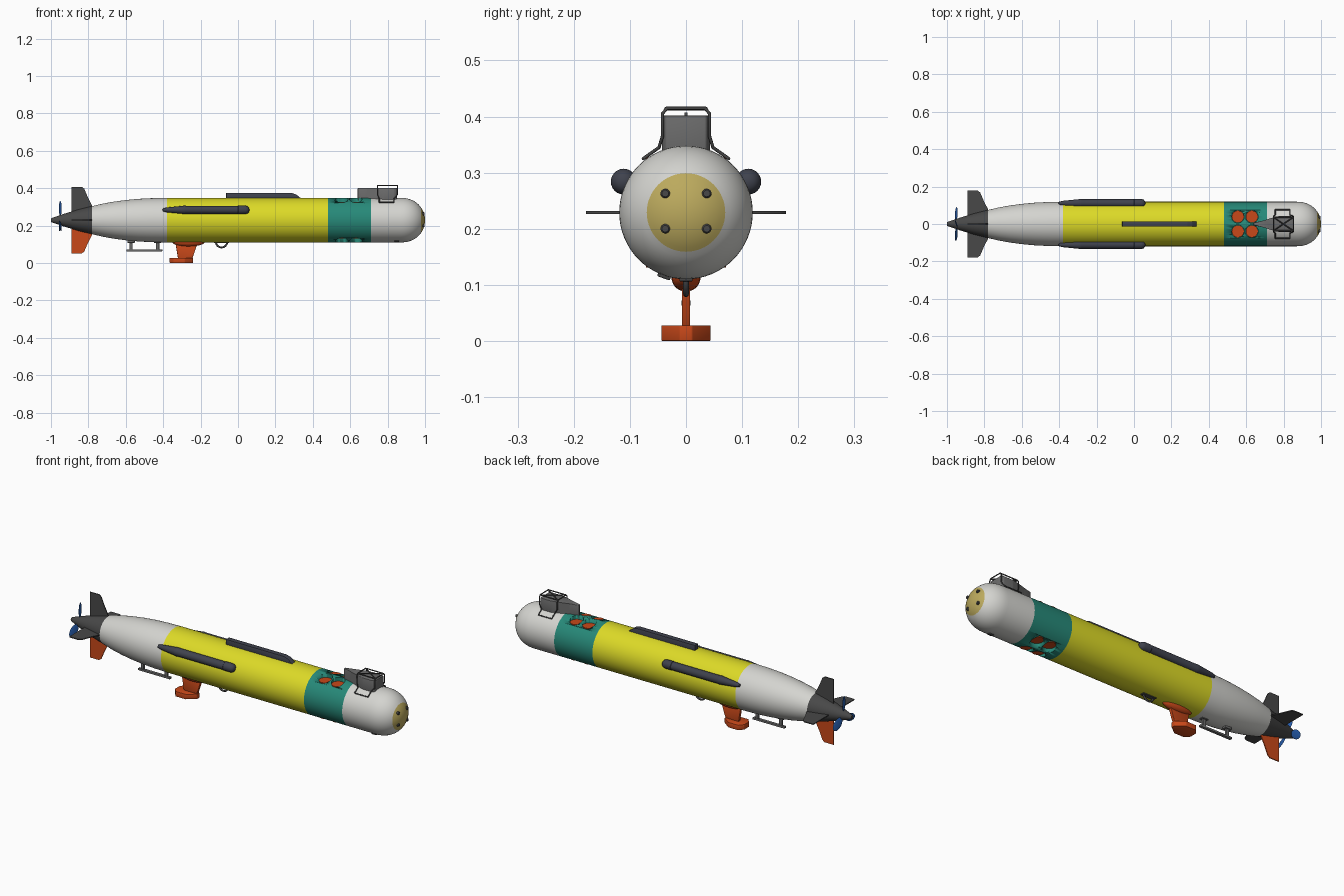
import bpy, bmesh, math
from mathutils import Matrix, Vector

if "Cube" in bpy.data.objects:
    bpy.data.objects.remove(bpy.data.objects["Cube"])

ZC, R = 0.229, 0.119   # hull axis height and radius


def mat(name, r, g, b):
    m = bpy.data.materials.new(name)
    m.diffuse_color = (r, g, b, 1)
    m.use_nodes = True
    m.node_tree.nodes["Principled BSDF"].inputs["Base Color"].default_value = m.diffuse_color
    return m


WHITE = mat("off_white", 0.66, 0.66, 0.63)
YELLOW = mat("yellow", 0.72, 0.70, 0.02)
TEAL = mat("teal", 0.02, 0.25, 0.19)
ORANGE = mat("orange", 0.58, 0.065, 0.01)
DARK = mat("dark_grey", 0.065, 0.065, 0.065)
SLATE = mat("slate", 0.05, 0.055, 0.075)
GREY = mat("mid_grey", 0.15, 0.15, 0.15)
BLUE = mat("blue", 0.02, 0.11, 0.42)
TAN = mat("tan", 0.50, 0.40, 0.11)


def finish(name, bm, material, smooth=True):
    bmesh.ops.recalc_face_normals(bm, faces=bm.faces)
    me = bpy.data.meshes.new(name)
    bm.to_mesh(me)
    bm.free()
    ob = bpy.data.objects.new(name, me)
    bpy.context.collection.objects.link(ob)
    me.materials.append(material)
    if smooth:
        select(ob)
        bpy.ops.object.shade_smooth_by_angle(angle=math.radians(35))
    return ob


def select(ob):
    bpy.ops.object.select_all(action='DESELECT')
    ob.select_set(True)
    bpy.context.view_layer.objects.active = ob


def lathe(name, prof, material, y=0, z=ZC, n=64, caps=False):
    """Revolve (x, radius) points about a line parallel to x."""
    bm = bmesh.new()
    rings = []
    for x, r in prof:
        if r < 1e-5:
            rings.append([bm.verts.new((x, y, z))] * n)
        else:
            rings.append([bm.verts.new((x, y + r * math.cos(2 * math.pi * i / n),
                                        z + r * math.sin(2 * math.pi * i / n))) for i in range(n)])
    for a, b in zip(rings, rings[1:]):
        for i in range(n):
            j = (i + 1) % n
            bm.faces.new(list(dict.fromkeys((a[i], a[j], b[j], b[i]))))
    if caps:
        for ring in (rings[0], rings[-1]):
            if ring[0] is not ring[1]:
                bm.faces.new(ring)
    return finish(name, bm, material)


def prism(name, pts, place, lo, hi, material, bevel=0, xf=None):
    """Extrude a 2D outline; place(u, v, w) maps it to 3D."""
    bm = bmesh.new()
    a = [bm.verts.new(place(u, v, lo)) for u, v in pts]
    b = [bm.verts.new(place(u, v, hi)) for u, v in pts]
    bm.faces.new(a)
    bm.faces.new(b[::-1])
    for i in range(len(pts)):
        j = (i + 1) % len(pts)
        bm.faces.new((a[i], a[j], b[j], b[i]))
    if bevel:
        bmesh.ops.bevel(bm, geom=bm.edges[:], offset=bevel, segments=2, affect='EDGES', profile=0.5)
    if xf:
        bm.transform(xf)
    return finish(name, bm, material)


def side(u, v, w): return (u, w, v)    # outline in x-z
def plan(u, v, w): return (u, v, w)    # outline in x-y


def box(name, x0, x1, y0, y1, z0, z1, material, bevel=0.002, xf=None):
    return prism(name, [(x0, y0), (x1, y0), (x1, y1), (x0, y1)], plan, z0, z1, material, bevel, xf)


def ellipsoid(name, size, xf, material):
    bm = bmesh.new()
    bmesh.ops.create_uvsphere(bm, u_segments=24, v_segments=14, radius=1)
    bm.transform(xf @ Matrix.Diagonal((*size, 1)))
    return finish(name, bm, material)


def wire(name, pts, r, material, closed=False):
    cu = bpy.data.curves.new(name, 'CURVE')
    cu.dimensions = '3D'
    cu.bevel_depth, cu.bevel_resolution, cu.use_fill_caps = r, 2, True
    sp = cu.splines.new('POLY')
    sp.points.add(len(pts) - 1)
    for p, c in zip(sp.points, pts):
        p.co = (*c, 1)
    sp.use_cyclic_u = closed
    ob = bpy.data.objects.new(name, cu)
    bpy.context.collection.objects.link(ob)
    cu.materials.append(material)
    select(ob)
    bpy.ops.object.convert(target='MESH')


def zcyl(name, x, y, z0, z1, r, material, n=32):
    bm = bmesh.new()
    bmesh.ops.create_cone(bm, cap_ends=True, segments=n, radius1=r, radius2=r, depth=z1 - z0)
    bm.transform(Matrix.Translation((x, y, (z0 + z1) / 2)))
    return finish(name, bm, material)


# Hull sections
def dome(a0, a1, n):
    e = 2 / 2.2
    return [(0.87 + 0.13 * math.sin(a) ** e, max(0, R * math.cos(a) ** 1))
            for a in (a0 + (a1 - a0) * i / n for i in range(n + 1))]


split = math.acos(0.07 / R)
lathe("nose", [(0.71, R)] + dome(0, split, 10), WHITE)
lathe("nose_window", dome(split, math.pi / 2, 8), TAN)
lathe("mid_hull", [(-0.38, R), (0.48, R)], YELLOW)
lathe("tail_hull", [(-0.78, 0.075), (-0.72, 0.089), (-0.66, 0.0995), (-0.6, 0.1075), (-0.53, 0.114),
                    (-0.46, 0.1175), (-0.38, R)], WHITE)
lathe("tail_cone", [(-1, 0), (-1, 0.009), (-0.995, 0.012), (-0.93, 0.034), (-0.85, 0.058), (-0.78, 0.075)], DARK)

# Thruster section with four recessed ports above and below
ring = lathe("thruster_section", [(0.48, R), (0.71, R)], TEAL, caps=True)
for x in (0.555, 0.63):
    for y in (-0.039, 0.039):
        for s in (-1, 1):
            lo, hi = sorted((ZC + s * 0.08, ZC + s * 0.2))
            cutter = zcyl("port_cutter", x, y, lo, hi, 0.034, TEAL)
            cutter.hide_render = True
            mod = ring.modifiers.new("port", 'BOOLEAN')
            mod.operation, mod.solver, mod.object = 'DIFFERENCE', 'EXACT', cutter
            select(ring)
            bpy.ops.object.modifier_apply(modifier="port")
            bpy.data.objects.remove(cutter)
            lo, hi = sorted((ZC + s * 0.078, ZC + s * 0.098))
            zcyl("thruster_disc", x, y, lo, hi, 0.0325, ORANGE)

# Four bolts on the nose window
for y in (-0.037, 0.037):
    for dz in (-0.029, 0.034):
        lathe("nose_bolt", [(0.975, 0.0085), (0.994, 0.0085), (0.997, 0.006), (0.997, 0)], DARK, y, ZC + dz, 16)

# Tail fins, lower one orange
fin = [(-0.89, 0.03), (-0.89, 0.178), (-0.835, 0.178), (-0.822, 0.168), (-0.804, 0.125), (-0.78, 0.078), (-0.78, 0.03)]
for i, name in enumerate(("upper_fin", "side_fin", "lower_fin", "side_fin")):
    xf = Matrix.Translation((0, 0, ZC)) @ Matrix.Rotation(i * math.pi / 2, 4, 'X')
    prism(name, fin, side, -0.0025, 0.0025, ORANGE if i == 2 else DARK, 0, xf)

# Three-bladed propeller
for i in range(3):
    xf = (Matrix.Translation((-0.95, 0, ZC)) @ Matrix.Rotation(i * math.tau / 3, 4, 'X')
          @ Matrix.Translation((0, 0, 0.062)) @ Matrix.Rotation(math.radians(18), 4, 'Z'))
    ellipsoid("propeller_blade", (0.003, 0.023, 0.04), xf, BLUE)

# Side pods
for s in (-1, 1):
    lathe("side_pod", [(-0.405, 0), (-0.40, 0.008), (-0.38, 0.013), (-0.30, 0.021), (-0.285, 0.023), (-0.28, 0.0215),
                       (0.0, 0.0215), (0.002, 0.023), (0.04, 0.023), (0.052, 0.019), (0.059, 0.011), (0.061, 0)],
          SLATE, s * 0.111, 0.284, 24)

# Dorsal rail
prism("dorsal_rail", [(-0.063, 0.335), (-0.063, 0.375), (0.285, 0.375), (0.31, 0.367), (0.338, 0.345), (0.338, 0.335)],
      side, -0.014, 0.014, SLATE, 0.002)

# Antenna fairing and wire guard
half = [(0.64, 0.007), (0.69, 0.018), (0.735, 0.032), (0.78, 0.043), (0.835, 0.043), (0.85, 0.036)]
prism("antenna_fairing", half + [(x, -y) for x, y in half[::-1]], plan, 0.325, 0.402, GREY, 0.003)
for x, top in ((0.755, 0.745), (0.835, 0.852)):
    h = [(x, 0.076, 0.325), (x, 0.048, 0.345), (top, 0.042, 0.365), (top, 0.042, 0.405), (top, 0.034, 0.415)]
    wire("guard_hoop", h + [(a, -b, c) for a, b, c in h[::-1]], 0.003, DARK)
for s in (-1, 1):
    wire("guard_foot_rail", [(0.755, s * 0.076, 0.325), (0.835, s * 0.076, 0.325)], 0.003, DARK)
    wire("guard_top_brace", [(0.745, s * 0.036, 0.414), (0.852, -s * 0.036, 0.414)], 0.003, DARK)
    wire("guard_top_rail", [(0.745, s * 0.036, 0.414), (0.852, s * 0.036, 0.414)], 0.003, DARK)

# Lower orange sensor: pad, strut and swept foot
ellipsoid("sensor_pad", (0.088, 0.026, 0.026), Matrix.Translation((-0.265, 0, 0.114)), ORANGE)
prism("sensor_strut", [(-0.335, 0.11), (-0.32, 0.02), (-0.245, 0.02), (-0.235, 0.05), (-0.215, 0.11)], side,
      -0.0075, 0.0075, ORANGE, 0.002)
foot = [(-0.365, 0.02), (-0.345, 0.044), (-0.285, 0.044), (-0.24, 0.011)]
prism("sensor_foot", foot + [(x, -y) for x, y in foot[::-1]], plan, 0, 0.028, ORANGE, 0.002)

# Under-hull rack
box("rack_bar", -0.597, -0.405, -0.008, 0.008, 0.062, 0.073, GREY)
for x in (-0.572, -0.43):
    box("rack_leg", x - 0.009, x + 0.009, -0.006, 0.006, 0.068, 0.125, GREY)
    box("rack_pad", x - 0.02, x + 0.02, -0.012, 0.012, 0.108, 0.125, GREY)

# Lifting eye below the hull and small nose transducer
wire("lifting_eye", [(-0.088 + 0.03 * math.cos(t), 0, 0.113 + 0.03 * math.sin(t))
                     for t in (math.pi + math.pi * i / 12 for i in range(13))], 0.005, DARK)
box("eye_base", -0.128, -0.048, -0.012, 0.012, 0.106, 0.116, DARK)
tilt = Matrix.Translation((0.85, 0, ZC)) @ Matrix.Rotation(math.radians(-19), 4, 'X')
box("nose_transducer", -0.012, 0.012, -0.012, 0.012, -0.124, -0.108, DARK, 0.002, tilt)
